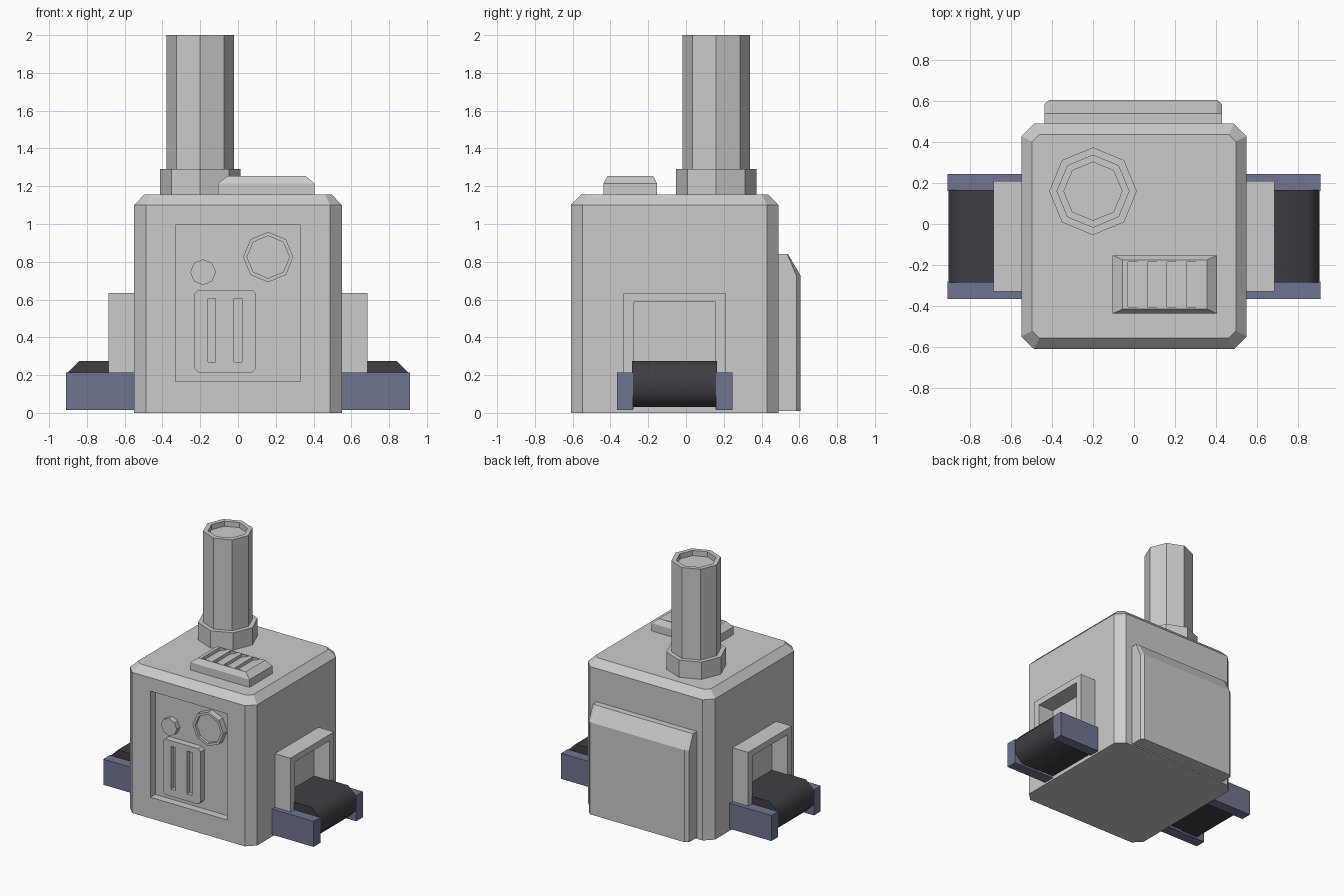
import bpy, bmesh, math

if "Cube" in bpy.data.objects:
    bpy.data.objects.remove(bpy.data.objects["Cube"])


def material(name, rgb):
    m = bpy.data.materials.new(name)
    m.diffuse_color = (*rgb, 1)
    m.use_nodes = True
    m.node_tree.nodes["Principled BSDF"].inputs["Base Color"].default_value = m.diffuse_color
    return m


GREY = material("light_grey", (0.60, 0.60, 0.60))
BLUE = material("slate_blue", (0.162, 0.178, 0.275))
BLACK = material("belt_black", (0.051, 0.048, 0.056))


def loft(name, rings, mat=GREY):
    """Solid skinned through rings of equal point count, capped at both ends."""
    bm = bmesh.new()
    loops = [[bm.verts.new(p) for p in r] for r in rings]
    n = len(loops[0])
    for a, b in zip(loops, loops[1:]):
        for i in range(n):
            j = (i + 1) % n
            bm.faces.new((a[i], a[j], b[j], b[i]))
    bm.faces.new(loops[0])
    bm.faces.new(loops[-1])
    bmesh.ops.recalc_face_normals(bm, faces=bm.faces)
    me = bpy.data.meshes.new(name)
    bm.to_mesh(me)
    bm.free()
    me.materials.append(mat)
    ob = bpy.data.objects.new(name, me)
    bpy.context.collection.objects.link(ob)
    return ob


def rect(u0, u1, v0, v1, c=0.0):
    """Rectangle outline, with cut corners when c > 0."""
    if not c:
        return [(u0, v0), (u1, v0), (u1, v1), (u0, v1)]
    return [(u0 + c, v0), (u1 - c, v0), (u1, v0 + c), (u1, v1 - c),
            (u1 - c, v1), (u0 + c, v1), (u0, v1 - c), (u0, v0 + c)]


def octagon(cu, cv, r):
    return [(cu + r * math.cos(i * math.pi / 4), cv + r * math.sin(i * math.pi / 4))
            for i in range(8)]


def at_x(pts, x): return [(x, u, v) for u, v in pts]
def at_y(pts, y): return [(u, y, v) for u, v in pts]
def at_z(pts, z): return [(u, v, z) for u, v in pts]


def box(name, x0, x1, y0, y1, z0, z1, mat=GREY):
    return loft(name, [at_z(rect(x0, x1, y0, y1), z) for z in (z0, z1)], mat)


def cut(ob, cutter):
    cutter.hide_render = True
    cutter.hide_set(True)
    m = ob.modifiers.new("cut", 'BOOLEAN')
    m.operation = 'DIFFERENCE'
    m.solver = 'EXACT'
    m.object = cutter


# Main housing with cut corners, chamfered top and recessed front
base = rect(-0.55, 0.55, -0.61, 0.49, 0.062)
body = loft("housing", [at_z(base, 0), at_z(base, 1.10),
                        at_z(rect(-0.497, 0.497, -0.557, 0.437, 0.035), 1.155)])
cut(body, box("front_recess_cutter", -0.33, 0.33, -0.70, -0.55, 0.165, 0.995))

# Front control plate with two slots
plate = rect(-0.23, 0.095, 0.215, 0.65, 0.02)
panel = loft("control_plate", [at_y(plate, -0.54), at_y(plate, -0.60)])
for x in (-0.14, 0.0):
    cut(panel, box("slot_cutter", x - 0.02, x + 0.02, -0.65, -0.565, 0.27, 0.605))

# Gauge and knob
loft("gauge", [at_y(octagon(0.16, 0.825, r), y) for r, y in
               ((0.133, -0.54), (0.133, -0.60), (0.112, -0.60), (0.112, -0.58))])
loft("knob", [at_y(octagon(-0.185, 0.745, 0.068), y) for y in (-0.54, -0.59)])

# Chimney collar and pipe with hollow mouth
loft("chimney_collar", [at_z(octagon(-0.2, 0.16, 0.214), z) for z in (1.14, 1.29)])
loft("chimney_pipe", [at_z(octagon(-0.2, 0.16, r), z) for r, z in
                      ((0.178, 1.27), (0.178, 2.0), (0.142, 2.0), (0.142, 1.96))])

# Roof vent with louvres
vent_base = rect(-0.105, 0.405, -0.437, -0.153)
vent = loft("roof_vent", [at_z(vent_base, 1.14), at_z(vent_base, 1.215),
                          at_z(rect(-0.055, 0.357, -0.415, -0.175), 1.255)])
for i in range(4):
    x = -0.03 + i * 0.095
    wedge = [(x, 1.23), (x + 0.085, 1.262), (x, 1.262)]
    cut(vent, loft("louvre_cutter", [at_y(wedge, -0.405), at_y(wedge, -0.185)]))

# Back plate: sloped top, narrow chamfer down both sides
side = [(0.47, 0.01), (0.585, 0.01), (0.585, 0.725), (0.537, 0.84), (0.47, 0.84)]
face = [(0.47, 0.01), (0.605, 0.01), (0.605, 0.73), (0.54, 0.84), (0.47, 0.84)]
loft("back_plate", [at_x(side, -0.437), at_x(face, -0.412),
                    at_x(face, 0.405), at_x(side, 0.43)])

# Conveyor hatches on both sides
arch = [(-0.33, 0.02), (-0.33, 0.635), (0.21, 0.635), (0.21, 0.02),
        (0.155, 0.02), (0.155, 0.587), (-0.275, 0.587), (-0.275, 0.02)]
belt = [(0.54, 0.03), (0.84, 0.03), (0.905, 0.095), (0.905, 0.21),
        (0.84, 0.275), (0.54, 0.275)]
for s, tag in ((1, "right"), (-1, "left")):
    loft(tag + "_hatch_frame", [at_x(arch, s * 0.54), at_x(arch, s * 0.685)])
    for y0, y1, end in ((-0.365, -0.28, "front"), (0.16, 0.245, "back")):
        box(f"{tag}_{end}_rail", *sorted((s * 0.54, s * 0.91)), y0, y1, 0.015, 0.215, BLUE)
    prof = [(s * x, z) for x, z in belt]
    b = loft(tag + "_belt", [at_y(prof, -0.285), at_y(prof, 0.165)], BLACK)
    bpy.ops.object.select_all(action='DESELECT')
    b.select_set(True)
    bpy.context.view_layer.objects.active = b
    bpy.ops.object.shade_smooth_by_angle(angle=math.radians(50))
